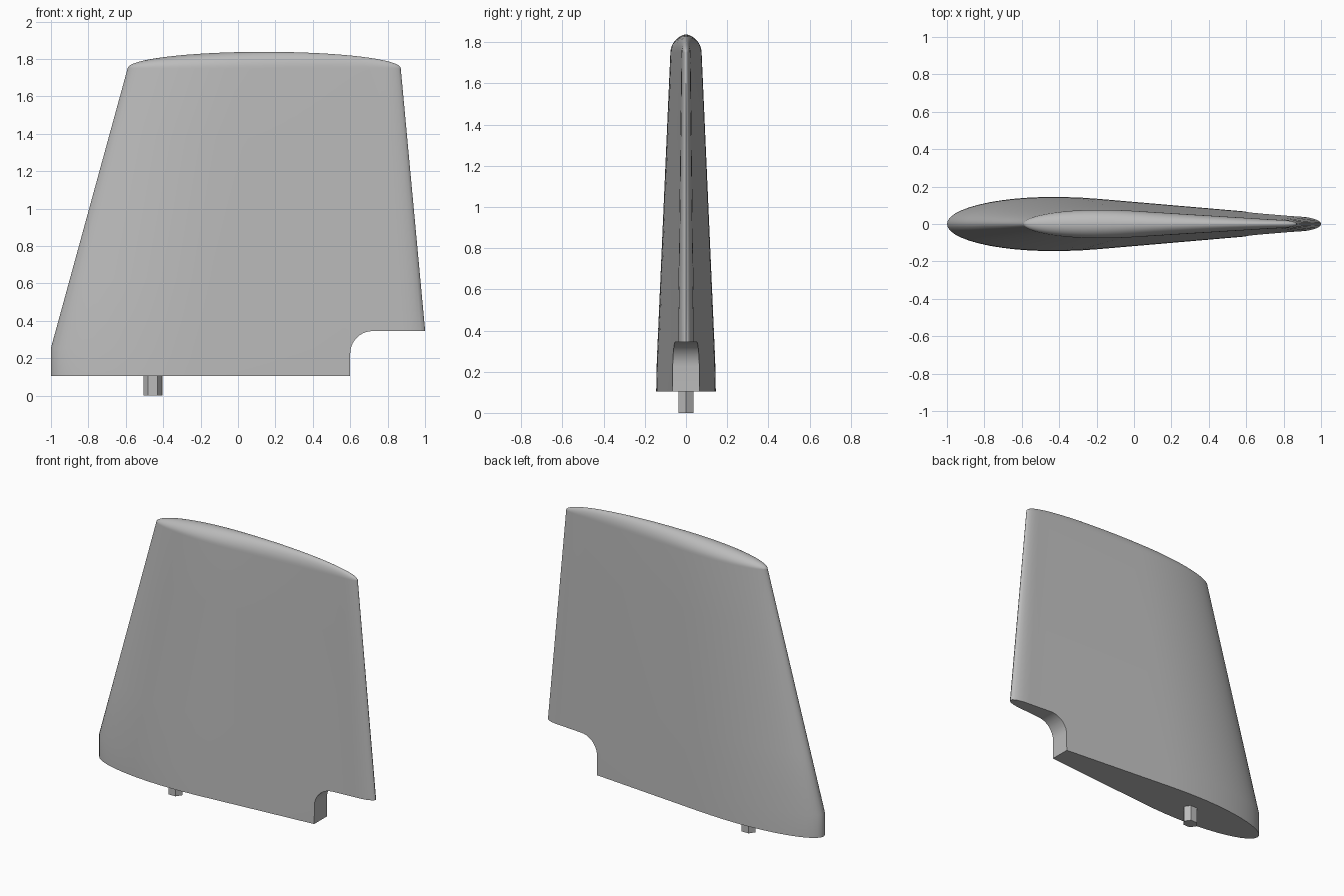
import bpy, bmesh, math

cube = bpy.data.objects.get("Cube")
if cube:
    bpy.data.objects.remove(cube, do_unlink=True)

grey = bpy.data.materials.new("plain grey")
grey.use_nodes = True
grey.diffuse_color = (0.5, 0.5, 0.5, 1)
grey.node_tree.nodes["Principled BSDF"].inputs["Base Color"].default_value = (0.5, 0.5, 0.5, 1)

SIDE = 32          # steps from leading to trailing edge
CAP_STEPS = 10


def make_object(name, bm):
    bmesh.ops.recalc_face_normals(bm, faces=bm.faces)
    mesh = bpy.data.meshes.new(name)
    bm.to_mesh(mesh)
    bm.free()
    mesh.materials.append(grey)
    obj = bpy.data.objects.new(name, mesh)
    bpy.context.collection.objects.link(obj)
    return obj


def prism(name, outline, place, depth):
    """Extrude a closed 2D outline along the given vector."""
    bm = bmesh.new()
    face = bm.faces.new([bm.verts.new(place(a, b)) for a, b in outline])
    grown = bmesh.ops.extrude_face_region(bm, geom=[face])["geom"]
    bmesh.ops.translate(bm, vec=depth, verts=[v for v in grown if isinstance(v, bmesh.types.BMVert)])
    return make_object(name, bm)


def thickness(u):
    """Foil half thickness along the chord: round nose, straight tail, round tip."""
    if u < 0.28:
        return math.sqrt(max(0, 1 - ((0.28 - u) / 0.28) ** 2))
    if u < 0.4:
        return 1 - 5 * (u - 0.28) ** 2
    t = 0.928 - 1.2 * (u - 0.4)
    if u > 0.93:
        t = 0.292 * math.sqrt(max(0, 1 - ((u - 0.93) / 0.07) ** 2))
    return t


# Chord positions around the foil, with the side (+1 or -1)
chord = [(1 - math.cos(math.pi * i / SIDE)) / 2 for i in range(SIDE + 1)]
loop = [(u, 1) for u in chord] + [(u, -1) for u in chord[-2:0:-1]]


def section(lead, trail, half, z, angle=0.0, rise=0.0):
    pts = []
    for u, s in loop:
        dome = math.sqrt(max(0, 1 - (2 * u - 1) ** 2))
        pts.append((lead + (trail - lead) * u,
                    s * half * thickness(u) * math.cos(angle),
                    z + rise * dome * math.sin(angle)))
    return pts


# Blade: tapered foil with a domed tip
rings = [section(-1, 1.023, 0.145, 0.105), section(-1, 1.009, 0.142, 0.255)]
for k in range(1, 5):
    f = k / 4
    rings.append(section(-1 + 0.41 * f, 1.009 - 0.139 * f, 0.142 - 0.066 * f, 0.255 + 1.495 * f))
for k in range(1, CAP_STEPS + 1):
    rings.append(section(-0.59, 0.87, 0.076, 1.75, math.pi / 2 * k / CAP_STEPS, 0.088))

bm = bmesh.new()
rows = [[bm.verts.new(p) for p in ring] for ring in rings]
n = len(loop)
for low, high in zip(rows, rows[1:]):
    for i in range(n):
        j = (i + 1) % n
        bm.faces.new((low[i], low[j], high[j], high[i]))
bm.faces.new(rows[0])
bmesh.ops.remove_doubles(bm, verts=bm.verts, dist=0.0002)
blade = make_object("rudder_blade", bm)

# Rounded notch at the lower trailing corner
R = 0.12
arc = [(0.6 + R - R * math.cos(a), 0.345 - R + R * math.sin(a))
       for a in (math.pi / 2 * i / 10 for i in range(11))]
cutter = prism("notch_cutter", [(0.6, -0.2)] + arc + [(1.3, 0.345), (1.3, -0.2)],
               lambda a, b: (a, -0.5, b), (0, 1, 0))
cutter.hide_render = True
cut = blade.modifiers.new("notch", 'BOOLEAN')
cut.operation = 'DIFFERENCE'
cut.solver = 'EXACT'
cut.object = cutter
bpy.context.view_layer.objects.active = blade
bpy.ops.object.modifier_apply(modifier=cut.name)
bpy.data.objects.remove(cutter, do_unlink=True)

bpy.ops.object.select_all(action='DESELECT')
blade.select_set(True)
bpy.ops.object.shade_smooth_by_angle(angle=math.radians(35))

# Six-sided pivot pin under the blade
hexagon = [(0.05 * math.cos(math.pi * i / 3), 0.042 * math.sin(math.pi * i / 3)) for i in range(6)]
prism("pivot_pin", hexagon, lambda a, b: (a - 0.455, b, 0), (0, 0, 0.12))
